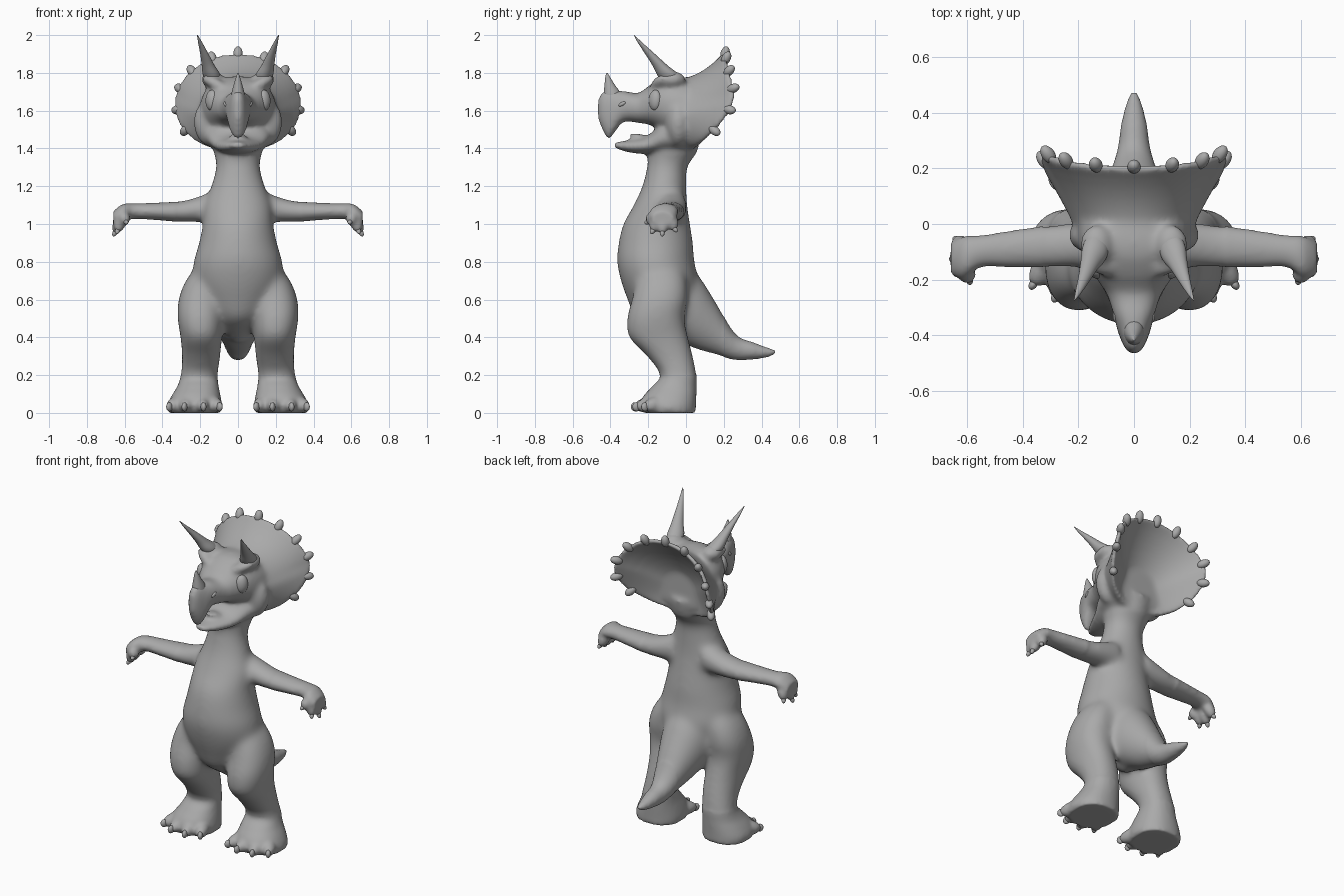
import bpy, bmesh, math
from mathutils import Vector, Matrix

if "Cube" in bpy.data.objects:
    bpy.data.objects.remove(bpy.data.objects["Cube"])

SKIN = bpy.data.materials.new("grey_skin")
SKIN.diffuse_color = (0.4, 0.4, 0.4, 1)
SKIN.use_nodes = True
SKIN.node_tree.nodes["Principled BSDF"].inputs["Base Color"].default_value = SKIN.diffuse_color


def finish(bm, name):
    bmesh.ops.recalc_face_normals(bm, faces=bm.faces[:])
    me = bpy.data.meshes.new(name)
    bm.to_mesh(me)
    bm.free()
    me.materials.append(SKIN)
    ob = bpy.data.objects.new(name, me)
    bpy.context.collection.objects.link(ob)
    for p in me.polygons:
        p.use_smooth = True
    return ob


def bridge(bm, rings):
    for a, b in zip(rings, rings[1:]):
        for i in range(len(a)):
            j = (i + 1) % len(a)
            bm.faces.new((a[i], a[j], b[j], b[i]))
    bm.faces.new(rings[0])
    bm.faces.new(rings[-1][::-1])


def loft(bm, axis, secs, side=1, power=1.0, n=32, steps=5):
    """Sections (position on axis, centre 1, centre 2, radius 1, radius 2), smoothly joined."""
    P = [Vector(s) for s in secs]
    P = [P[0]] + P + [P[-1]]
    dense = []
    for i in range(1, len(P) - 2):
        p0, p1, p2, p3 = P[i - 1:i + 3]
        for k in range(steps):
            t = k / steps
            dense.append(0.5 * (2 * p1 + (p2 - p0) * t + (2 * p0 - 5 * p1 + 4 * p2 - p3) * t * t
                                + (3 * p1 - p0 - 3 * p2 + p3) * t ** 3))
    dense.append(P[-1])
    rings = []
    for s, c1, c2, r1, r2 in dense:
        ring = []
        for k in range(n):
            a = 2 * math.pi * k / n
            u, v = [math.copysign(abs(w) ** power, w) for w in (math.cos(a), math.sin(a))]
            p, q = c1 + max(r1, .002) * u, c2 + max(r2, .002) * v
            x, y, z = {"x": (s, p, q), "y": (p, s, q), "z": (p, q, s)}[axis]
            ring.append(bm.verts.new((x * side, y, z)))
        rings.append(ring)
    bridge(bm, rings)


def ball(bm, c, radii, direction=(0, 0, 1), side=1):
    """Ellipsoid whose third radius follows the given direction."""
    d = Vector((direction[0] * side, direction[1], direction[2]))
    m = (Matrix.Translation((c[0] * side, c[1], c[2])) @ d.to_track_quat("Z", "Y").to_matrix().to_4x4()
         @ Matrix.Diagonal((*radii, 1)))
    bmesh.ops.create_uvsphere(bm, u_segments=20, v_segments=12, radius=1, matrix=m)


def finger(bm, a, b, r, side):
    a, b = Vector(a), Vector(b)
    ball(bm, (a + b) / 2, (r, r, (b - a).length / 2 + r * .5), b - a, side)


def rim(t):
    """Edge of the neck frill at angle t from the top, fuller in the lower half."""
    c, s = math.cos(t), math.sin(t)
    y = .245 - .05 * max(c - .2, 0) / .8 - .22 * (max(.2 - c, 0) / 1.2) ** 1.6
    if c < 0:
        s = math.copysign(abs(s) ** .8, s)
    return Vector((.337 * s, y, 1.635 + (.268 if c > 0 else .25) * c))


skin = bmesh.new()
# torso and neck
loft(skin, "z", [(.37, 0, -.05, .03, .04), (.43, 0, -.08, .075, .09), (.5, 0, -.115, .13, .15),
                 (.6, 0, -.125, .2, .185), (.7, 0, -.14, .24, .205), (.8, 0, -.16, .235, .205),
                 (.9, 0, -.16, .207, .197), (1, 0, -.155, .187, .177), (1.1, 0, -.135, .178, .142),
                 (1.2, 0, -.115, .143, .117), (1.3, 0, -.1, .117, .107), (1.38, 0, -.07, .128, .128),
                 (1.48, 0, -.05, .14, .13)])
# tail
loft(skin, "y", [(-.05, 0, .6, .17, .22), (.06, 0, .535, .135, .2), (.15, 0, .455, .1, .145),
                 (.26, 0, .35, .062, .07), (.36, 0, .328, .047, .045), (.44, 0, .32, .027, .024),
                 (.478, 0, .325, .01, .009)])
# upper head and hooked beak
loft(skin, "y", [(-.466, 0, 1.61, .014, .05), (-.445, 0, 1.6, .034, .095), (-.41, 0, 1.58, .05, .13),
                 (-.375, 0, 1.597, .062, .108), (-.33, 0, 1.622, .073, .082), (-.25, 0, 1.615, .1, .08),
                 (-.18, 0, 1.632, .148, .112), (-.1, 0, 1.625, .188, .155), (0, 0, 1.59, .205, .185),
                 (.06, 0, 1.58, .18, .16)], power=.9)
# lower jaw
loft(skin, "y", [(-.378, 0, 1.417, .03, .014), (-.3, 0, 1.412, .08, .033), (-.2, 0, 1.42, .13, .05),
                 (-.13, 0, 1.455, .165, .08), (-.05, 0, 1.47, .19, .1), (.03, 0, 1.47, .18, .09)])
# tongue
ball(skin, (0, -.24, 1.463), (.045, .012, .06), (0, -1, .2))
# frill: flared outside, rim, hollow bowl behind
rings = []
hub = Vector((0, .03, 1.5))
for s, back in [(k / 8, 0) for k in range(9)] + [(k / 8, 1) for k in range(8, 0, -1)]:
    ring = []
    for k in range(64):
        t = 2 * math.pi * k / 64
        c = math.cos(t)
        base, edge = Vector((.185 * math.sin(t), -.08, 1.58 + .185 * c)), rim(t)
        if back:
            p = hub.lerp(edge, s * .97)
            p.y = hub.y + (edge.y + .02 - hub.y) * s ** 1.9
        else:
            p = base.lerp(edge, s ** (1.1 + 1.1 * max(c, 0)))
            p.y = base.y + (edge.y - base.y) * s
        ring.append(skin.verts.new(p))
    rings.append(ring)
bridge(skin, rings)

TOES = [(.105, -.225), (.185, -.258), (.28, -.25), (.355, -.205)]
FINGERS = [(.638, -.065, .98), (.648, -.125, .962), (.635, -.17, .972), (.595, -.192, 1.015)]
for side in (-1, 1):
    # legs and feet
    loft(skin, "z", [(0, .23, -.085, .14, .137), (.04, .23, -.095, .145, .148), (.09, .222, -.085, .13, .14),
                     (.14, .212, -.062, .11, .118), (.2, .205, -.04, .098, .096), (.3, .195, -.085, .102, .122),
                     (.4, .195, -.145, .11, .157), (.5, .2, -.16, .12, .152), (.6, .195, -.14, .12, .147),
                     (.7, .165, -.13, .112, .132), (.8, .12, -.13, .08, .1)], side, power=.9)
    for x, y in TOES:
        finger(skin, (.225 + (x - .225) * .6, -.12, .055), (x, y, .035), .042, side)
    # arms and fingers
    loft(skin, "x", [(.1, -.075, 1.1, .08, .09), (.2, -.075, 1.08, .08, .07), (.3, -.08, 1.066, .077, .056),
                     (.45, -.09, 1.067, .066, .045), (.55, -.098, 1.068, .058, .042),
                     (.61, -.118, 1.06, .075, .046), (.66, -.125, 1.03, .06, .038)], side)
    for f in FINGERS:
        finger(skin, (.61, -.12 + (f[1] + .12) * .7, 1.045), f, .033, side)
    # brow ridges, horn roots and cheeks
    ball(skin, (.125, -.15, 1.745), (.032, .03, .075), (.8, .35, .4), side)
    ball(skin, (.135, -.075, 1.765), (.06, .075, .045), (0, 0, 1), side)
    ball(skin, (.155, -.04, 1.53), (.065, .08, .12), (.1, 0, 1), side)
body = finish(skin, "body")

# fuse the skin into one surface, then relax it, most of all on the trunk and thighs
bpy.context.view_layer.objects.active = body
body.select_set(True)
m = body.modifiers.new("fuse", "REMESH")
m.mode, m.voxel_size, m.use_smooth_shade = "VOXEL", .011, True
m = body.modifiers.new("relax", "SMOOTH")
m.factor, m.iterations = .5, 8
for name in ("fuse", "relax"):
    bpy.ops.object.modifier_apply(modifier=name)
trunk = body.vertex_groups.new(name="trunk")
head = body.vertex_groups.new(name="head")
trunk.add([v.index for v in body.data.vertices if .2 < v.co.z < 1.36 and abs(v.co.x) < .33 and v.co.y < .2],
          1, "REPLACE")
head.add([v.index for v in body.data.vertices if v.co.z > 1.3 and -.22 < v.co.y < .15], 1, "REPLACE")
for group, count in (("trunk", 40), ("head", 12)):
    m = body.modifiers.new(group, "SMOOTH")
    m.factor, m.iterations, m.vertex_group = .5, count, group
    bpy.ops.object.modifier_apply(modifier=group)

# nose horn
bm = bmesh.new()
loft(bm, "z", [(1.64, 0, -.385, .04, .055), (1.69, 0, -.39, .035, .046), (1.74, 0, -.405, .022, .026),
               (1.78, 0, -.415, .01, .012), (1.8, 0, -.418, .003, .003)])
finish(bm, "nose_horn")

# frill studs, leaning backwards along the sides
bm = bmesh.new()
for deg in (0, 25, -25, 49, -49, 72, -72, 97, -97, 124, -124):
    t = math.radians(deg)
    s, c = math.sin(t), math.cos(t)
    ball(bm, rim(t) + Vector((-.012 * s, .012, 0)), (.024, .024, .038), (.55 * s, .25 + .5 * abs(s), c))
finish(bm, "frill_studs")

for side, tag in ((-1, "left"), (1, "right")):
    # brow horn
    bm = bmesh.new()
    loft(bm, "z", [(1.74, .128, -.07, .035, .05), (1.79, .14, -.095, .046, .058), (1.84, .158, -.138, .034, .04),
                   (1.9, .178, -.19, .022, .026), (1.96, .2, -.243, .011, .012),
                   (2.0, .215, -.275, .002, .002)], side)
    finish(bm, "brow_horn_" + tag)
    # eye
    bm = bmesh.new()
    ball(bm, (.138, -.163, 1.655), (.038, .056, .03), (.7, -.7, .05), side)
    finish(bm, "eye_" + tag)
    # nostril
    bm = bmesh.new()
    ball(bm, (.066, -.338, 1.635), (.01, .01, .022), (.2, .9, .5), side)
    finish(bm, "nostril_" + tag)
    # toe claws
    bm = bmesh.new()
    for x, y in TOES:
        ball(bm, (x + (x - .225) * .06, y - .012, .032), (.015, .024, .022), ((x - .225), -.2, -.05), side)
    finish(bm, "toe_claws_" + tag)
    # finger claws
    bm = bmesh.new()
    for f in FINGERS:
        d = Vector(f) - Vector((.61, -.12, 1.045))
        ball(bm, Vector(f) + d.normalized() * .008, (.013, .013, .022), d, side)
    finish(bm, "finger_claws_" + tag)
